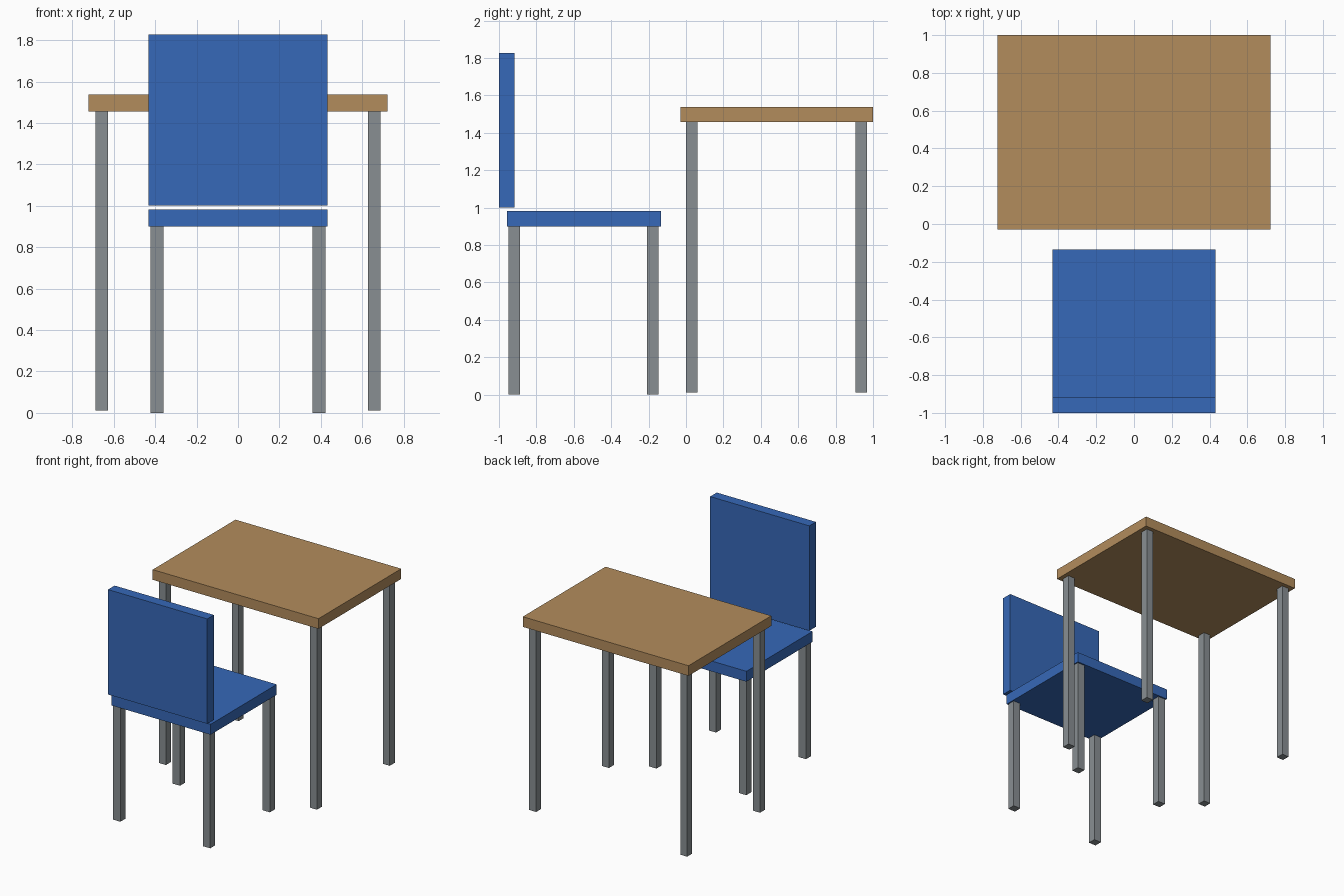
import bpy

cube = bpy.data.objects.get("Cube")
if cube:
    bpy.data.objects.remove(cube, do_unlink=True)


def material(name, color):
    mat = bpy.data.materials.new(name)
    mat.use_nodes = True
    mat.diffuse_color = (*color, 1)
    mat.node_tree.nodes["Principled BSDF"].inputs["Base Color"].default_value = (*color, 1)
    return mat


wood = material("tan wood", (0.45, 0.265, 0.108))
blue = material("blue plastic", (0.037, 0.14, 0.48))
metal = material("grey metal", (0.25, 0.275, 0.29))


def box(name, x, y, z, mat):
    """Box spanning the (low, high) range on each axis."""
    spans = (x, y, z)
    bpy.ops.mesh.primitive_cube_add(size=1, location=[(a + b) / 2 for a, b in spans])
    obj = bpy.context.object
    obj.name = name
    obj.scale = [b - a for a, b in spans]
    bpy.ops.object.transform_apply(location=False, rotation=False, scale=True)
    obj.data.materials.append(mat)
    return obj


def legs(prefix, x, front_y, back_y, z):
    """Four square legs, mirrored left and right."""
    for end, y in (("front", front_y), ("back", back_y)):
        box(f"{prefix}_{end}_left_leg", x, y, z, metal)
        box(f"{prefix}_{end}_right_leg", (-x[1], -x[0]), y, z, metal)


# Table
box("table_top", (-0.722, 0.722), (-0.03, 1.0), (1.457, 1.537), wood)
legs("table", (0.628, 0.688), (0.0, 0.062), (0.905, 0.968), (0.012, 1.457))

# Chair, with the backrest floating just above the seat
box("seat", (-0.432, 0.432), (-0.958, -0.135), (0.9, 0.982), blue)
box("backrest", (-0.432, 0.432), (-1.0, -0.918), (1.002, 1.828), blue)
legs("chair", (0.36, 0.423), (-0.95, -0.888), (-0.208, -0.146), (0.0, 0.9))
